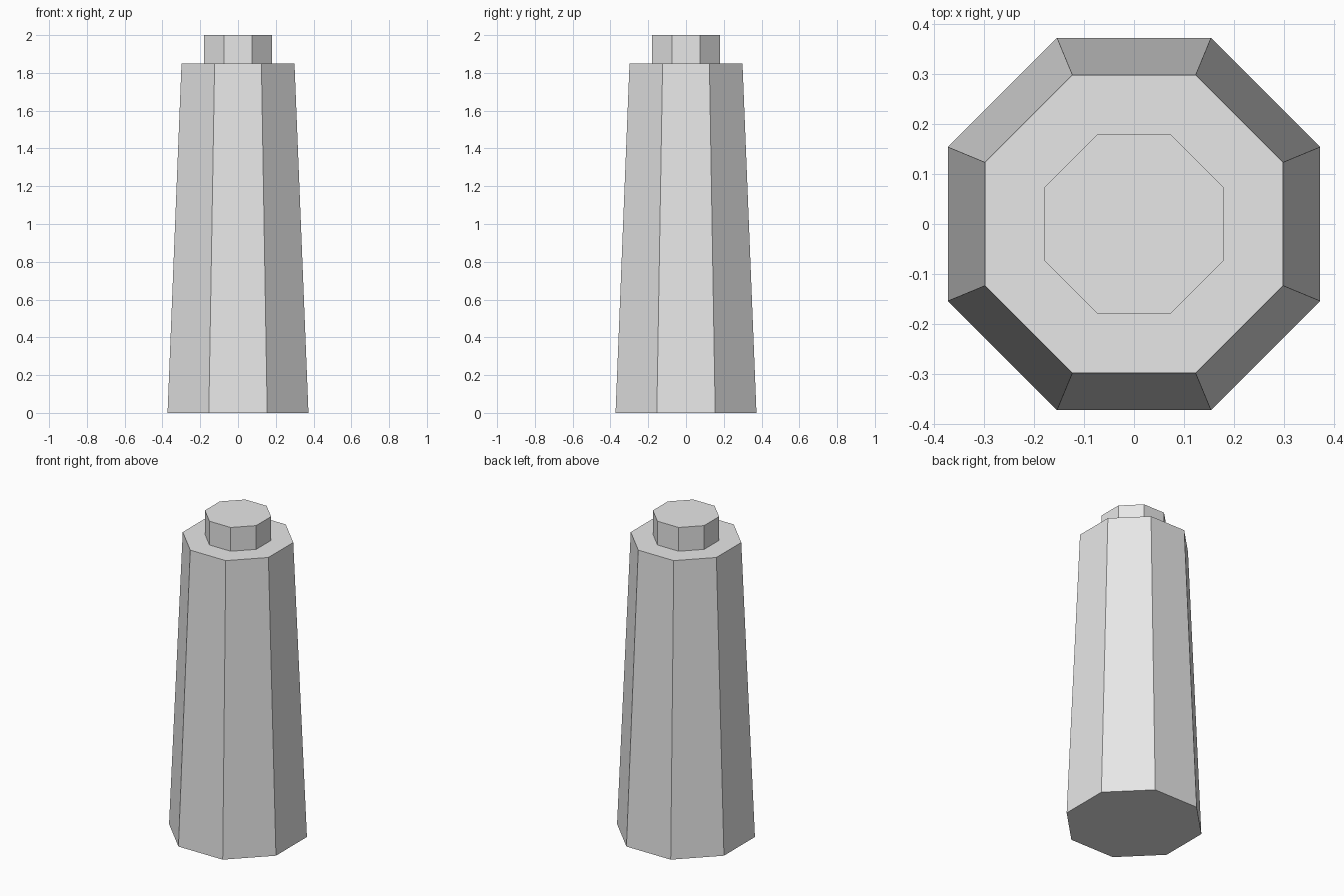
import bpy
import math

if "Cube" in bpy.data.objects:
    bpy.data.objects.remove(bpy.data.objects["Cube"], do_unlink=True)

grey = bpy.data.materials.new("light_grey")
grey.use_nodes = True
grey.diffuse_color = (0.8, 0.8, 0.8, 1)
grey.node_tree.nodes["Principled BSDF"].inputs["Base Color"].default_value = (0.8, 0.8, 0.8, 1)

SIDES = 8


def octagon_prism(name, bottom, top, z0, z1):
    """Eight-sided tapered prism; bottom and top are half widths across flats."""
    to_corner = 1 / math.cos(math.pi / SIDES)
    bpy.ops.mesh.primitive_cone_add(
        vertices=SIDES, radius1=bottom * to_corner, radius2=top * to_corner,
        depth=z1 - z0, location=(0, 0, (z0 + z1) / 2))
    obj = bpy.context.object
    obj.name = name
    # Turn the flats to face the axes
    obj.rotation_euler.z = math.pi / SIDES
    bpy.ops.object.transform_apply(location=False, rotation=True, scale=False)
    obj.data.materials.append(grey)
    return obj


# Tapered main body and the short neck on top
octagon_prism("body", 0.373, 0.299, 0, 1.85)
octagon_prism("neck", 0.179, 0.179, 1.85, 2)
